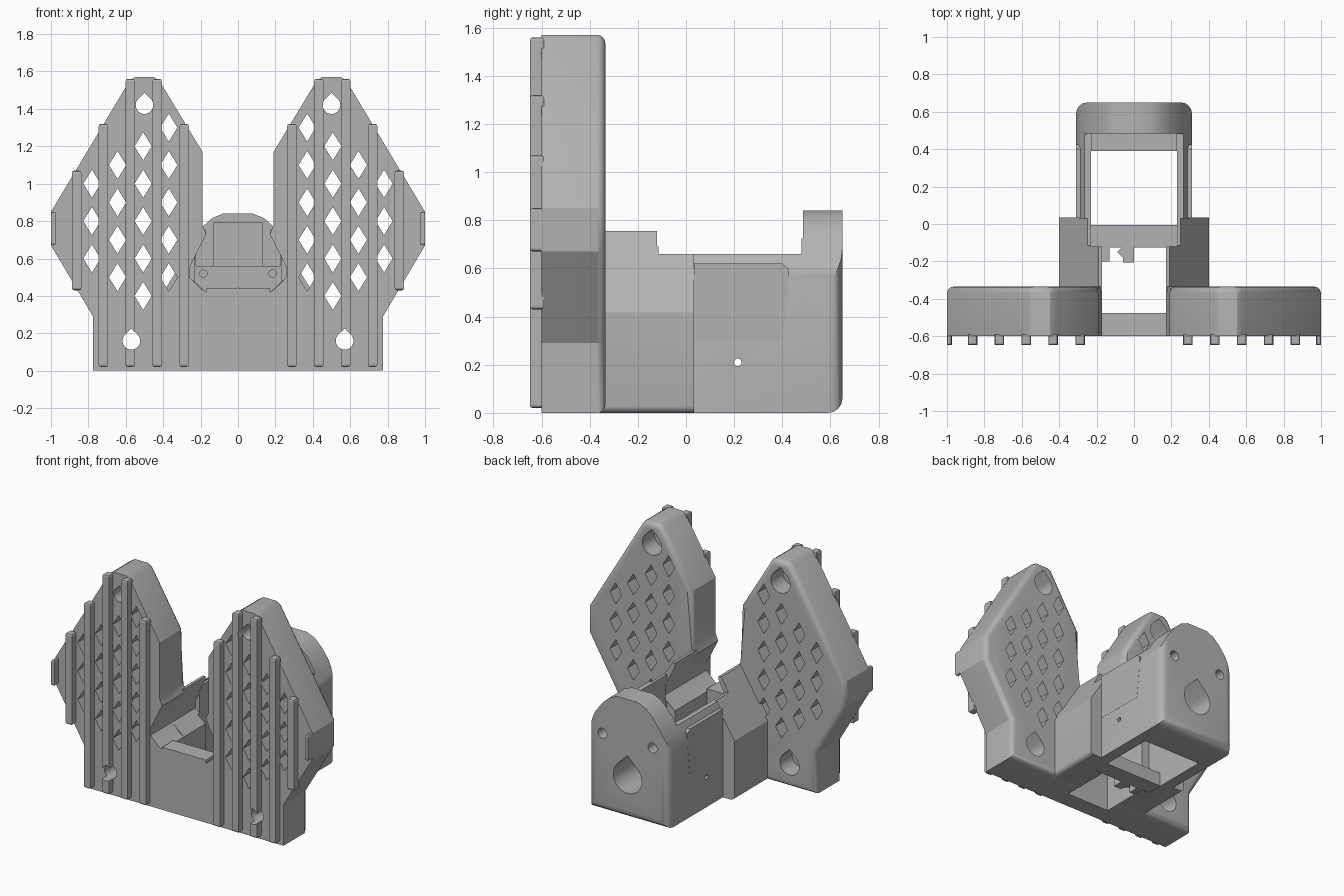
import bpy, bmesh, math
from mathutils import Vector

cube = bpy.data.objects.get("Cube")
if cube:
    bpy.data.objects.remove(cube, do_unlink=True)

grey = bpy.data.materials.new("plain_grey")
grey.use_nodes = True
COLOUR = (0.45, 0.45, 0.45, 1)
grey.diffuse_color = COLOUR
grey.node_tree.nodes["Principled BSDF"].inputs["Base Color"].default_value = COLOUR


def prisms(name, profiles, lo, hi, axis="y", bevel=0, pick=None, segments=4):
    """Extrude one or more outlines along an axis, rounding the picked edges."""
    place = {"y": lambda u, v, w: (u, w, v), "x": lambda u, v, w: (w, u, v),
             "z": lambda u, v, w: (u, v, w)}[axis]
    bm = bmesh.new()
    for pts in profiles:
        a = [bm.verts.new(place(u, v, lo)) for u, v in pts]
        b = [bm.verts.new(place(u, v, hi)) for u, v in pts]
        bm.faces.new(a)
        bm.faces.new(b[::-1])
        for i in range(len(a)):
            j = (i + 1) % len(a)
            bm.faces.new((a[j], a[i], b[i], b[j]))
    bmesh.ops.recalc_face_normals(bm, faces=bm.faces)
    if bevel:
        edges = [e for e in bm.edges if pick(e.verts[0].co, e.verts[1].co)]
        bmesh.ops.bevel(bm, geom=edges, offset=bevel, segments=segments,
                        profile=0.5, affect="EDGES")
    mesh = bpy.data.meshes.new(name)
    bm.to_mesh(mesh)
    bm.free()
    mesh.materials.append(grey)
    obj = bpy.data.objects.new(name, mesh)
    bpy.context.collection.objects.link(obj)
    return obj


def rect(u0, u1, v0, v1):
    return [(u0, v0), (u1, v0), (u1, v1), (u0, v1)]


def box(name, x0, x1, y0, y1, z0, z1, **kw):
    return prisms(name, [rect(x0, x1, z0, z1)], y0, y1, **kw)


def teardrop(cx, cz, r, n=24):
    angles = [math.radians(135 + 270 * i / n) for i in range(n + 1)]
    return [(cx + r * math.cos(a), cz + r * math.sin(a)) for a in angles] + [(cx, cz + r * 1.41)]


def circle(cx, cz, r, n=20):
    return [(cx + r * math.cos(math.tau * i / n), cz + r * math.sin(math.tau * i / n)) for i in range(n)]


def mirrored(half):
    return half + [(-x, z) for x, z in reversed(half)]


def cut(obj, cutters, operation="DIFFERENCE"):
    for c in cutters:
        c.hide_render = True
        mod = obj.modifiers.new("cut", "BOOLEAN")
        mod.object, mod.operation, mod.solver = c, operation, "EXACT"
        bpy.context.view_layer.objects.active = obj
        bpy.ops.object.modifier_apply(modifier=mod.name)
        bpy.data.objects.remove(c, do_unlink=True)


def smooth(obj):
    bpy.ops.object.select_all(action="DESELECT")
    obj.select_set(True)
    bpy.context.view_layer.objects.active = obj
    bpy.ops.object.shade_smooth_by_angle(angle=math.radians(30))


# Wing plate outline, inner edge first
OUTLINE = [(0.17, 0), (0.17, 0.42), (0.2, 0.44), (0.26, 0.5), (0.26, 0.55), (0.17, 0.73),
           (0.19, 0.78), (0.19, 1.17), (0.42, 1.55), (0.45, 1.57), (0.55, 1.57),
           (0.58, 1.55), (1, 0.85), (1, 0.67), (0.775, 0.29), (0.775, 0)]
SCREWS = [(0.5, 1.42), (0.57, 0.16)]


def inside(x, z, margin=0.085):
    """Is a lattice point clear of the outline and the screw holes?"""
    hit, near, p = False, 9, Vector((x, z))
    for a, b in zip(OUTLINE, OUTLINE[1:] + OUTLINE[:1]):
        va, vb = Vector(a), Vector(b)
        t = max(0, min(1, (p - va).dot(vb - va) / (vb - va).length_squared))
        near = min(near, (va.lerp(vb, t) - p).length)
        if (a[1] > z) != (b[1] > z) and x < a[0] + (z - a[1]) * (b[0] - a[0]) / (b[1] - a[1]):
            hit = not hit
    clear = all((Vector(s) - p).length > 0.16 for s in SCREWS)
    return hit and near > margin and clear and z > 0.3


# Rib centres with their bottom and top heights
RIBS = [(0.288, 0.02, 1.32), (0.432, 0.02, 1.56), (0.576, 0.02, 1.56),
        (0.72, 0.02, 1.32), (0.863, 0.43, 1.07), (0.987, 0.67, 0.85)]

for side, s in (("left", 1), ("right", -1)):
    plate = prisms(side + "_wing_plate", [[(s * x, z) for x, z in OUTLINE]], -0.6, -0.335,
                   bevel=0.035, pick=lambda a, b: a.y > -0.4 and b.y > -0.4
                   and max(abs(a.x), abs(b.x)) > 0.18 and not (max(a.z, b.z) < 0.8 and max(abs(a.x), abs(b.x)) < 0.3))
    diamonds = []
    for col in range(5):
        for row in range(7):
            x, z = 0.37 + 0.137 * col, 0.3 + 0.2 * row + (0.1 if col % 2 else 0)
            if inside(x, z):
                diamonds.append([(s * x - 0.046, z), (s * x, z - 0.075), (s * x + 0.046, z), (s * x, z + 0.075)])
    cut(plate, [prisms("lattice_cutter", diamonds, -0.7, -0.2),
                prisms("screw_cutter", [teardrop(s * x, z, 0.047) for x, z in SCREWS], -0.7, -0.2),
                prisms("counterbore_cutter", [teardrop(s * x, z, 0.075) for x, z in SCREWS], -0.47, -0.2)])
    smooth(plate)

    for i, (x, z0, z1) in enumerate(RIBS):
        w = 0.013 if x > 0.95 else 0.025
        rib = box(f"{side}_rib_{i + 1}", s * x - w, s * x + w, -0.648, -0.59, z0, z1, bevel=0.012,
                  segments=2, pick=lambda a, b: abs(a.z - b.z) < 0.01 or abs(a.y - b.y) > 0.01)
        cut(rib, [prisms("screw_cutter", [teardrop(s * u, v, 0.047) for u, v in SCREWS], -0.7, -0.5)])

    # Thin upright cheek along the rear housing
    cheek = [(0.033, 0.3), (0.033, 0.62), (0.4, 0.62), (0.425, 0.6), (0.425, 0.5), (0.4, 0.3)]
    prisms(side + "_cheek", [cheek], s * 0.285, s * 0.311, axis="x")

# Low front wall between the plates
prisms("front_wall", [mirrored([(0.172, 0), (0.172, 0.43), (0.17, 0.44)])], -0.6, -0.475)


def cavity():
    return [box("cavity_cutter", -0.23, 0.23, -0.12, 0.39, -0.1, 1),
            box("upper_cavity_cutter", -0.225, 0.225, -0.11, 0.485, 0.56, 1),
            box("recess_cutter", -0.13, 0.13, 0.3, 0.51, 0.56, 0.79)]


# Middle block with sloping shoulders and an open channel
block = prisms("middle_block", [mirrored([(0.4, 0), (0.4, 0.42), (0.19, 0.755)])], -0.36, 0.034,
               bevel=0.03, pick=lambda a, b: a.z < 0.01 and b.z < 0.01 and abs(a.x - b.x) < 0.01)
channel = mirrored([(0.17, -0.1), (0.17, 0.42), (0.26, 0.5), (0.26, 0.55), (0.17, 0.73), (0.17, 1)])
cut(block, [prisms("channel_cutter", [channel], -0.5, -0.1),
            box("step_cutter", -0.5, 0.5, -0.115, 0.2, 0.66, 1)] + cavity())
smooth(block)

# Rear housing with arched back wall
housing = box("rear_housing", -0.31, 0.31, 0.03, 0.65, 0, 1, bevel=0.06,
              pick=lambda a, b: a.y > 0.6 and b.y > 0.6 and min(a.z, b.z) < 0.01)
arch = mirrored([(0.4, -0.1), (0.4, 0.4), (0.31, 0.55), (0.29, 0.61), (0.25, 0.69), (0.195, 0.765),
                 (0.14, 0.815), (0.08, 0.84)])
cut(housing, [prisms("arch_cutter", [arch], -0.5, 1)], "INTERSECT")
cut(housing, [box("step_cutter", -0.5, 0.5, -0.2, 0.48, 0.66, 1)] + cavity() + [
    prisms("cable_cutter", [teardrop(0, 0.29, 0.11)], 0.3, 0.8),
    prisms("rear_screw_cutter", [circle(x, 0.55, 0.035) for x in (-0.195, 0.195)], 0.56, 0.8),
    prisms("inner_screw_cutter", [circle(x, 0.52, 0.02) for x in (-0.185, 0.185)], 0.3, 0.45),
    prisms("pin_cutter", [circle(0.215, 0.21, 0.016)], -0.5, 0.5, axis="x")])
smooth(housing)

# Low cross bar and its cable clip
box("cross_bar", -0.235, 0.235, -0.125, -0.005, 0.002, 0.1)
box("clip_stub", -0.175, -0.13, -0.2, -0.12, 0.002, 0.1)
hook = [(-0.06, -0.12), (-0.09, -0.15), (-0.06, -0.18), (-0.06, -0.205), (0, -0.205), (0, -0.12)]
prisms("clip_hook", [hook], 0.002, 0.1, axis="z")
